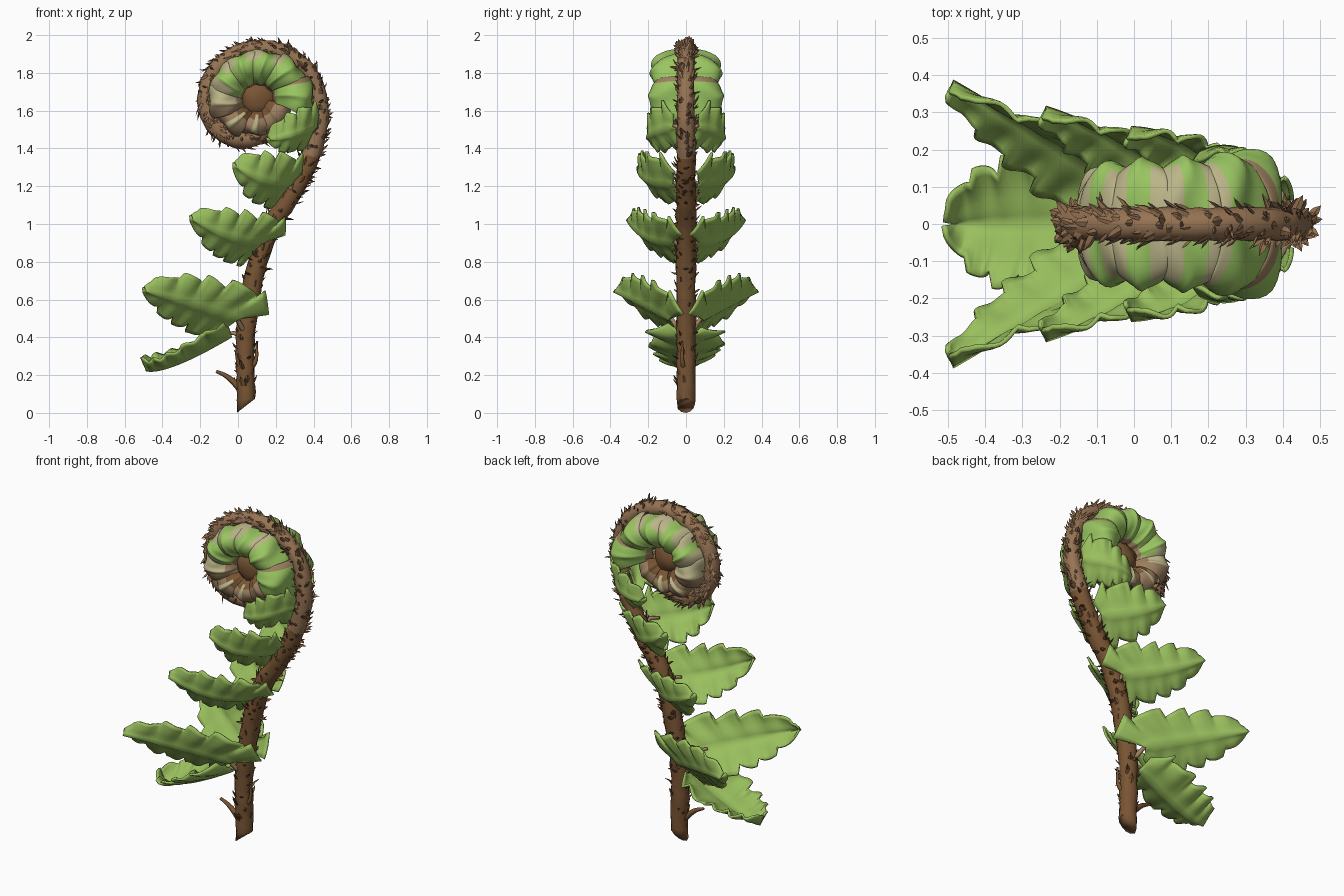
import bpy, bmesh, math, random
from mathutils import Vector

if "Cube" in bpy.data.objects:
    bpy.data.objects.remove(bpy.data.objects["Cube"])

random.seed(4)
Y = Vector((0, 1, 0))


def material(name, rgb):
    m = bpy.data.materials.new(name)
    m.diffuse_color = (*rgb, 1)
    m.use_nodes = True
    m.node_tree.nodes["Principled BSDF"].inputs["Base Color"].default_value = m.diffuse_color
    return m


LEAF = material("leaf_green", (0.32, 0.52, 0.11))
BUD = material("young_green", (0.32, 0.56, 0.12))
CREAM = material("pale_cream", (0.50, 0.46, 0.25))
TAN = material("tan", (0.34, 0.22, 0.12))
BROWN = material("stem_brown", (0.19, 0.090, 0.034))
FUZZ = material("coil_brown", (0.31, 0.175, 0.088))
SCALE = material("scale_brown", (0.28, 0.155, 0.077))


def finish(name, bm, mats, smooth=True):
    bmesh.ops.recalc_face_normals(bm, faces=bm.faces)
    me = bpy.data.meshes.new(name)
    bm.to_mesh(me)
    bm.free()
    for m in mats:
        me.materials.append(m)
    for p in me.polygons:
        p.use_smooth = smooth
    ob = bpy.data.objects.new(name, me)
    bpy.context.collection.objects.link(ob)
    return ob


def mirror(ob):
    m = ob.modifiers.new("both_sides", 'MIRROR')
    m.use_axis = (False, True, False)
    m.use_mirror_merge = False


def spline(pts, steps):
    """Catmull-Rom curve through the points."""
    p = [Vector(q) for q in pts]
    p = [2 * p[0] - p[1]] + p + [2 * p[-1] - p[-2]]
    out = []
    for i in range(1, len(p) - 2):
        a, b, c, d = p[i - 1:i + 3]
        for k in range(steps):
            t = k / steps
            out.append(0.5 * (2 * b + (c - a) * t + (2 * a - 5 * b + 4 * c - d) * t * t
                              + (3 * b - a - 3 * c + d) * t ** 3))
    return out + [p[-2]]


def frames(path):
    for i, c in enumerate(path):
        t = (path[min(i + 1, len(path) - 1)] - path[max(i - 1, 0)]).normalized()
        n = Y.cross(t).normalized()
        yield c, t, n, t.cross(n)


def tube(bm, path, radius, sides=12, bump=0.0):
    rings = []
    for i, (c, t, n, b) in enumerate(frames(path)):
        r = radius(i / (len(path) - 1))
        ring = []
        for k in range(sides):
            a = 2 * math.pi * k / sides
            rr = r * (1 + random.uniform(-bump, bump))
            ring.append(bm.verts.new(c + (n * math.cos(a) + b * math.sin(a)) * rr))
        rings.append(ring)
    for A, B in zip(rings, rings[1:]):
        for k in range(sides):
            bm.faces.new((A[k], A[k - 1], B[k - 1], B[k]))
    bm.faces.new(rings[0])
    bm.faces.new(rings[-1])
    return rings


# Stem, rolled into a spiral at the top
stem_xz = [(.045, .04), (.04, .2), (.04, .4), (.065, .6), (.105, .8), (.17, .98),
           (.26, 1.12), (.345, 1.27), (.405, 1.42), (.435, 1.57), (.42, 1.7),
           (.36, 1.82), (.255, 1.9), (.12, 1.93), (-.01, 1.9), (-.115, 1.82),
           (-.165, 1.7), (-.15, 1.57), (-.075, 1.48), (.035, 1.45), (.14, 1.49),
           (.18, 1.58), (.14, 1.67), (.07, 1.67), (.06, 1.61)]
path = spline([(x, 0, z) for x, z in stem_xz], 5)


def stem_radius(f):
    return 0.048 + 0.004 * math.sin(f * 9) - (0.014 * max(0, f - .75) / .25)


bm = bmesh.new()
rings = tube(bm, path, stem_radius, 12, 0.08)
for v in rings[0]:                       # slanted cut at the foot
    v.co.z += (v.co.x - .045) * .75
for f in bm.faces:
    f.material_index = int(f.calc_center_median().z > 1.35)
finish("stem", bm, [BROWN, FUZZ])


# Papery scales covering the stem
def spike(bm, p, d, side, length, width, bend):
    d = d.normalized()
    s = (side - d * side.dot(d)).normalized()
    u = d.cross(s)
    rows = []
    for f, w in ((-.15, 1), (.55, .8)):
        c = p + d * length * f + bend * f * f
        rows.append([bm.verts.new(c + s * a * w * width + u * b * w * width * .45)
                     for a, b in ((1, 0), (0, 1), (-1, 0), (0, -1))])
    tip = bm.verts.new(p + d * length + bend)
    bm.faces.new(rows[0])
    for k in range(4):
        bm.faces.new((rows[0][k - 1], rows[0][k], rows[1][k], rows[1][k - 1]))
        bm.faces.new((rows[1][k - 1], rows[1][k], tip))


bm = bmesh.new()
F = list(frames(path))
for i in range(3, 105):
    c, t, n, b = F[i]
    r = stem_radius(i / (len(path) - 1))
    count = 3 if i < 18 else 6 if i < 45 else 7
    for _ in range(count):
        a = random.uniform(0, 2 * math.pi)
        out = n * math.cos(a) + b * math.sin(a)
        d = out + t * random.uniform(.2, 2.2) + Vector([random.uniform(-.4, .4) for _ in range(3)])
        spike(bm, c + t * random.uniform(-.02, .02) + out * r * .93, d, t.cross(out),
              random.uniform(.02, .05), random.uniform(.008, .016), t * random.uniform(-.012, .012))
for f in bm.faces:
    f.material_index = int(f.calc_center_median().z > 1.35)
finish("stem_scales", bm, [BROWN, SCALE], False)

# Two long hooked spines near the foot
bm = bmesh.new()
tube(bm, spline([(.01, 0, .13), (-.03, 0, .17), (-.07, 0, .2), (-.115, 0, .22)], 3),
     lambda f: .02 - .012 * f, 6)
tube(bm, spline([(.06, -.01, .23), (.095, -.02, .28), (.1, -.02, .38)], 3),
     lambda f: .017 - .012 * f, 6)
finish("foot_spines", bm, [BROWN])


# Lobed leaves
def leaf(name, base, mid, tip, across, width, lobes, both=True, foot=None, cup=.03, back=.3):
    base, mid, tip, w = Vector(base), Vector(mid), Vector(tip), Vector(across).normalized()
    length = (tip - base).length
    axis = (tip - base).normalized()
    normal = axis.cross(w).normalized()
    nt, ns = 44, 14
    bm = bmesh.new()
    grid = []
    for i in range(nt + 1):
        t = i / nt
        c = base * (1 - t) ** 2 + mid * 2 * t * (1 - t) + tip * t * t
        outline = min(1, .4 + t * 6) * (1 - t ** 3.5) ** .7 * (1 - .25 * t) + .02
        row = []
        for j in range(ns + 1):
            s = 2 * j / ns - 1
            a = abs(s)
            # teeth lean forward and differ between the two halves
            tooth = (t * lobes + (.35 if s > 0 else 0) + .12 * math.sin(11 * t)) % 1
            h = width * outline * (1 - .32 * (1 - tooth) ** 2 * a)
            lift = (-cup * a * a + .016 * math.exp(-(s / .14) ** 2)
                    + .010 * a * math.sin(2 * math.pi * t * lobes + s) + .012 * s * math.sin(5 * t + 1))
            # upper half sweeps back past the stem at the base
            sweep = -back * length * max(0, s) * (1 - t) ** 2 if both else 0
            row.append(bm.verts.new(c + w * s * h + normal * lift + axis * sweep))
        grid.append(row)
    for A, B in zip(grid, grid[1:]):
        for j in range(ns):
            bm.faces.new((A[j], A[j + 1], B[j + 1], B[j]))
    ob = finish(name, bm, [LEAF])
    so = ob.modifiers.new("thickness", 'SOLIDIFY')
    so.thickness, so.offset = .012, 0
    if both:
        mirror(ob)
    if foot:                              # stalk joining leaf and stem
        bm = bmesh.new()
        f = Vector(foot)
        tube(bm, spline([f, (f + base) / 2, base, base.lerp(mid, .25)], 3), lambda q: .016 - .008 * q, 7)
        st = finish(name + "_stalk", bm, [TAN])
        if both:
            mirror(st)


leaf("bottom_leaf", (-.04, 0, .42), (-.38, 0, .22), (-.49, 0, .24), (0, 1, 0), .22, 5,
     both=False, foot=(.04, 0, .41), cup=.055)
leaf("lower_leaf", (-.01, .08, .50), (-.22, .21, .575), (-.49, .37, .65), (.42, .38, .82), .205, 5,
     foot=(.04, .02, .42), back=.3)
leaf("middle_leaf", (.13, .06, .91), (.0, .22, .89), (-.24, .30, 1.03), (.42, .40, .82), .19, 5,
     foot=(.13, .02, .86), back=.25)
leaf("upper_leaf", (.28, .06, 1.22), (.15, .24, 1.20), (-.01, .245, 1.31), (.36, .40, .84), .19, 4,
     foot=(.28, .02, 1.16), back=.12)
leaf("top_leaf", (.41, .06, 1.52), (.30, .24, 1.47), (.17, .18, 1.45), (.15, .34, .9), .145, 4,
     foot=(.42, .02, 1.5), back=.05)

# Young leaves folded against both sides of the coil
centre = Vector((.10, 0, 1.66))
profile = [(1, .1), (1, .45), (.95, .75), (.85, .94), (.7, 1), (.55, .92), (.42, .74), (.33, .5), (.28, .2)]
segments = [(-20, 22, .20, .30), (22, 58, .19, .28), (58, 94, .18, .26), (94, 130, .175, .255),
            (130, 165, .165, .255), (165, 202, .15, .255), (202, 242, .125, .225),
            (242, 288, .115, .19), (288, 342, .10, .18)]
for k, (a0, a1, wide, reach) in enumerate(segments):
    bm = bmesh.new()
    n = 14
    grid = []
    for i in range(n + 1):
        u = i / n
        ang = math.radians(a0 - 3 + (a1 - a0 + 6) * u)
        puff = .74 + .26 * math.sin(math.pi * min(1, u * .85 + .12)) ** .7
        rib = .012 * math.exp(-((u - .5) / .07) ** 2)
        row = []
        for j, (pr, py) in enumerate(profile):
            r = reach * pr * (1 + .03 * math.sin(9 * u + j))
            twist = ang + .25 * (1 - pr)
            y = wide * py * puff + rib * py + .004 * math.sin(j * 2 + 7 * u + k)
            row.append(bm.verts.new(centre + Vector((math.cos(twist) * r, y, math.sin(twist) * r))))
        grid.append(row)
    for i in range(n):
        for j in range(len(profile) - 1):
            f = bm.faces.new((grid[i][j], grid[i + 1][j], grid[i + 1][j + 1], grid[i][j + 1]))
            # pale margins, wider on the outer rim next to the stem
            rim = k in (2, 3, 4) and j < 3 and not 4 <= i <= 8
            edge = i >= n - 2 or rim or (k == 4 and i >= n - 6 and j < 5)
            if k < 5:
                f.material_index = 2 if j >= 7 or (k == 0 and i in (n - 1, n - 2)) else \
                    1 if edge and k > 0 else 0
            elif k == 5:
                f.material_index = 1 if i < 8 and j < 6 else 2
            else:
                f.material_index = 1 if 4 < i < 8 and 1 < j < 6 and k < 8 else 2 if j < 5 else 3
    ob = finish("folded_leaf_%d" % (k + 1), bm, [BUD, CREAM, TAN, BROWN])
    ob.modifiers.new("thickness", 'SOLIDIFY').thickness = .008
    mirror(ob)
    ob.modifiers.new("soften", 'SUBSURF').levels = 1

# Brown heart of the coil
bm = bmesh.new()
bmesh.ops.create_uvsphere(bm, u_segments=16, v_segments=10, radius=1)
for v in bm.verts:
    j = 1 + random.uniform(-.1, .1)
    v.co = centre + Vector((v.co.x * .10 * j, v.co.y * .075 * j, v.co.z * .10 * j))
finish("coil_heart", bm, [BROWN])
